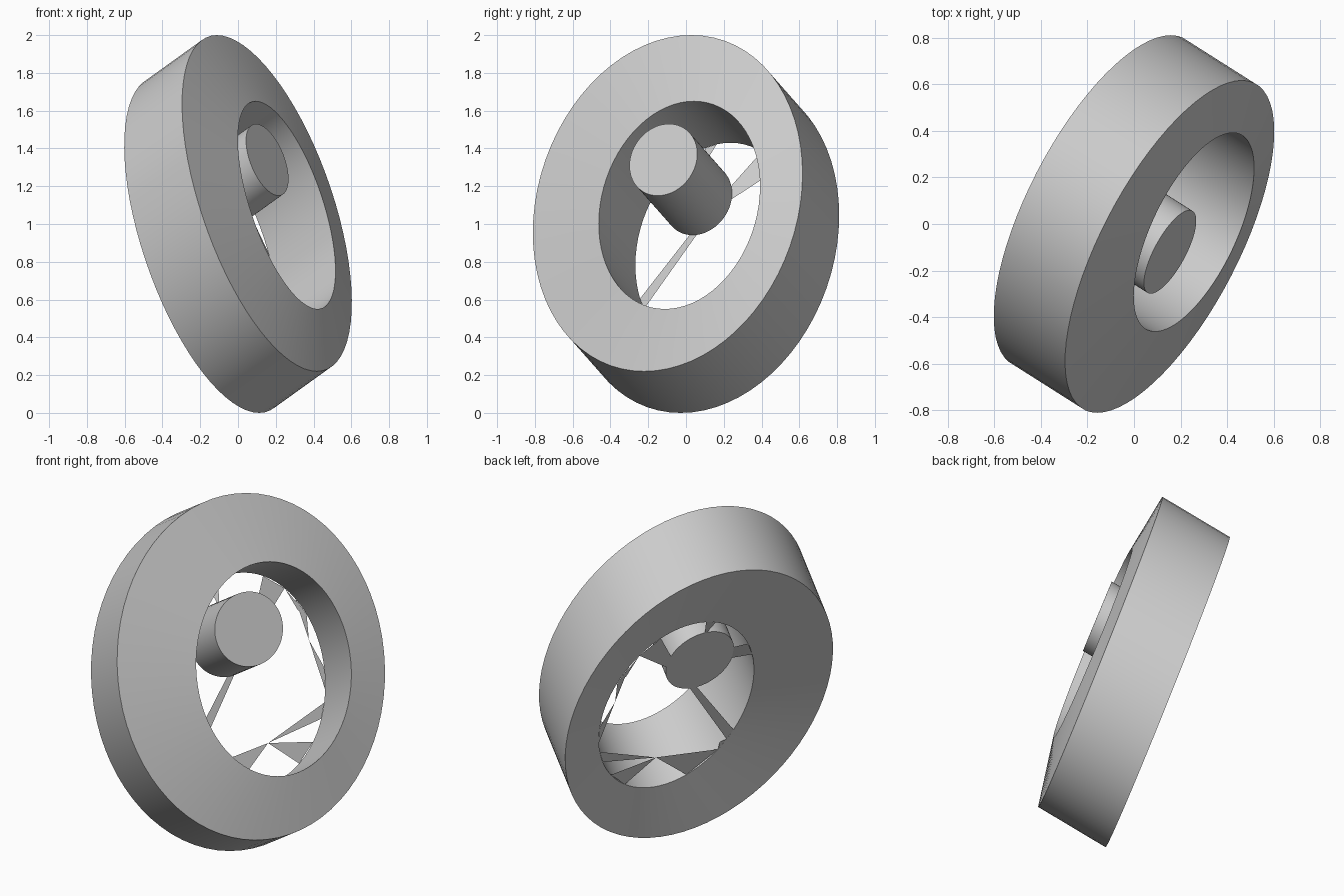
import bpy, bmesh, math
from mathutils import Vector as V

cube = bpy.data.objects.get("Cube")
if cube:
    bpy.data.objects.remove(cube, do_unlink=True)

grey = bpy.data.materials.new("plain_grey")
grey.use_nodes = True
grey.diffuse_color = (0.6, 0.6, 0.6, 1)
grey.node_tree.nodes["Principled BSDF"].inputs["Base Color"].default_value = (0.6, 0.6, 0.6, 1)

SEG = 72
DEPTH = V((0.306, -0.194, 0.22))


class Oval:
    """Slanted oval given by a centre and two half-axes."""
    def __init__(self, centre, a, b):
        self.c, self.a, self.b = V(centre), V(a), V(b)

    def at(self, degrees, r=1.0):
        t = math.radians(degrees)
        return self.c + r * (self.a * math.cos(t) + self.b * math.sin(t))

    def moved(self, offset):
        return Oval(self.c + offset, self.a, self.b)

    def loop(self, bm):
        return [bm.verts.new(self.at(360 * i / SEG)) for i in range(SEG)]


def bridge(bm, p, q):
    for i in range(SEG):
        j = (i + 1) % SEG
        bm.faces.new((p[i], p[j], q[j], q[i]))


def finish(bm, name):
    bmesh.ops.recalc_face_normals(bm, faces=bm.faces)
    mesh = bpy.data.meshes.new(name)
    bm.to_mesh(mesh)
    bm.free()
    mesh.materials.append(grey)
    obj = bpy.data.objects.new(name, mesh)
    bpy.context.collection.objects.link(obj)
    bpy.ops.object.select_all(action='DESELECT')
    obj.select_set(True)
    bpy.context.view_layer.objects.active = obj
    bpy.ops.object.shade_smooth_by_angle(angle=math.radians(25))


outer = Oval((0.153, -0.097, 1.11), (0.363, 0.703, 0), (-0.265, 0.125, 0.89))
inner = Oval((0.2575, -0.035, 1.10), (0.2, 0.42, 0), (-0.164, 0.077, 0.55))
hub = Oval((0.155, -0.12, 1.34), (0.095, 0.177, 0), (-0.06, 0.03, 0.19))
inner_back = inner.moved(-DEPTH)
hub_back = hub.moved(-0.95 * DEPTH)

# thick slanted ring
bm = bmesh.new()
loops = [o.loop(bm) for o in (outer, inner, inner_back, outer.moved(-DEPTH))]
for k in range(4):
    bridge(bm, loops[k], loops[(k + 1) % 4])
finish(bm, "ring")

# solid hub
bm = bmesh.new()
front, back = hub.loop(bm), hub_back.loop(bm)
bridge(bm, front, back)
bm.faces.new(front)
bm.faces.new(back)
finish(bm, "hub")

# thin webs across the back of the opening
bm = bmesh.new()


def web(*points):
    bm.faces.new([bm.verts.new(p) for p in points])


rim = inner_back.at
# spokes: rim start, rim end, hub start, hub end
for r0, r1, h0, h1 in ((49, 66, 22, 0), (210, 217, 277, 265),
                       (145, 155, 190, 167), (100, 108, 92, 88)):
    web(rim(r0), rim(r1), hub_back.at(h0), hub_back.at(h1))
# triangles meeting at two points near the rim
low = rim(-78, 0.634)
side = rim(15, 0.89)
for tip, r0, r1 in ((low, -31, -22), (low, -61, -45), (low, 225, 250),
                    (side, 28, 40), (side, -15, -3)):
    web(tip, rim(r0), rim(r1))
# chord pieces closing the rim beside the webs
web(rim(217), rim(221, 0.94), rim(225))
web(rim(28), rim(34, 0.94), rim(49))
finish(bm, "back_webs")
